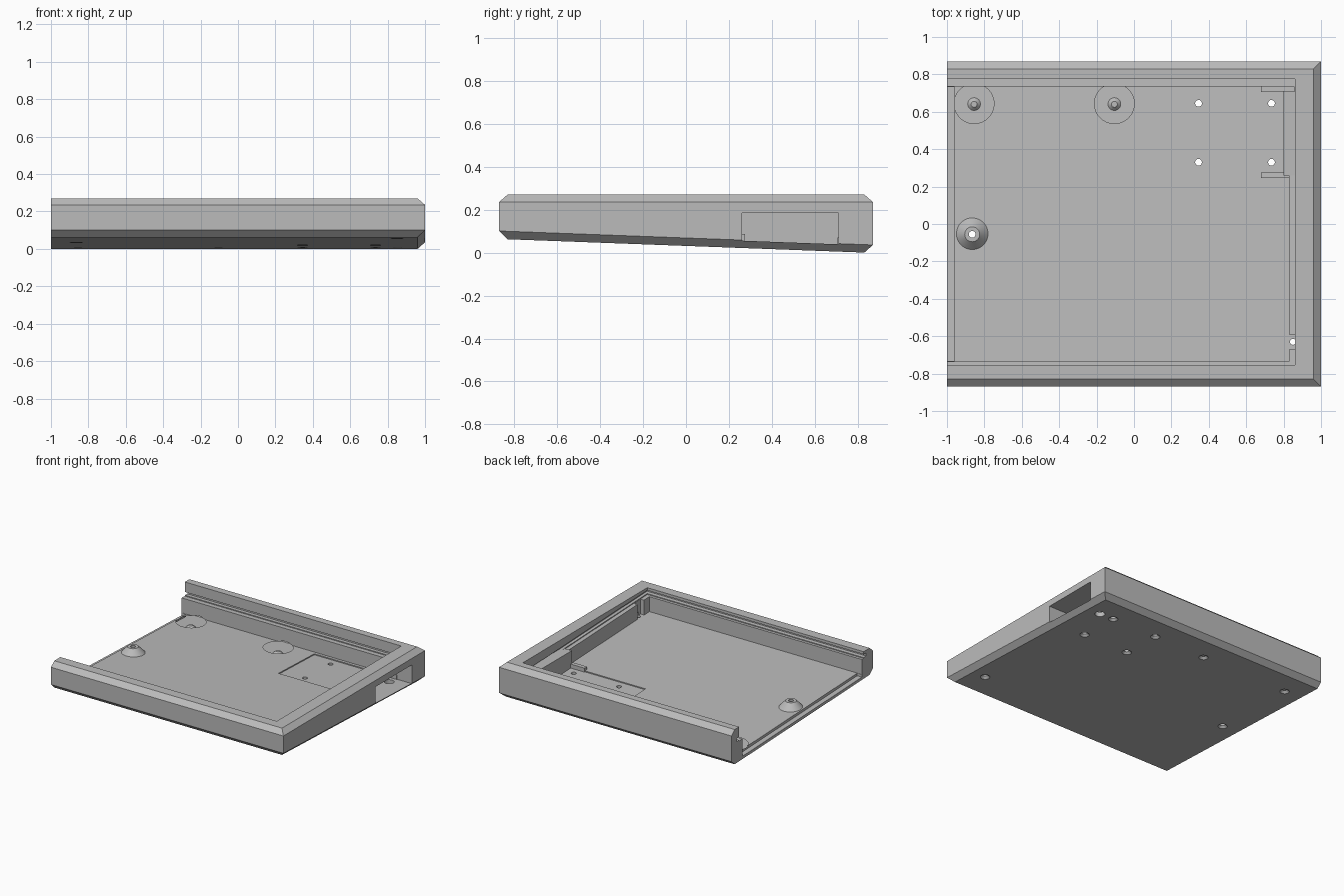
import bpy, bmesh
from mathutils import Matrix

if "Cube" in bpy.data.objects:
    bpy.data.objects.remove(bpy.data.objects["Cube"])

SLOPE = 0.0373          # underside rises towards the front


def base(y):
    return 0.031 - SLOPE * y


grey = bpy.data.materials.new("plain grey")
grey.use_nodes = True
grey.diffuse_color = (0.5, 0.5, 0.5, 1)
grey.node_tree.nodes["Principled BSDF"].inputs["Base Color"].default_value = (0.5, 0.5, 0.5, 1)


def make(name, bm):
    bmesh.ops.recalc_face_normals(bm, faces=bm.faces)
    mesh = bpy.data.meshes.new(name)
    bm.to_mesh(mesh)
    bm.free()
    mesh.materials.append(grey)
    ob = bpy.data.objects.new(name, mesh)
    bpy.context.collection.objects.link(ob)
    return ob


def hull(name, points):
    bm = bmesh.new()
    for p in points:
        bm.verts.new(p)
    bmesh.ops.convex_hull(bm, input=bm.verts[:])
    bmesh.ops.dissolve_limit(bm, angle_limit=0.005, verts=bm.verts[:], edges=bm.edges[:])
    return make(name, bm)


def slab(name, x, y, low, high, flat_top=False):
    """Box whose heights follow the sloping underside."""
    pts = []
    for a in x:
        for b in y:
            pts.append((a, b, base(b) + low))
            pts.append((a, b, high if flat_top else base(b) + high))
    return hull(name, pts)


def cone(name, x, y, z0, z1, r0, r1):
    bm = bmesh.new()
    bmesh.ops.create_cone(bm, cap_ends=True, segments=40, radius1=r0, radius2=r1, depth=z1 - z0,
                          matrix=Matrix.Translation((x, y, (z0 + z1) / 2)))
    return make(name, bm)


def combine(target, other, operation="DIFFERENCE"):
    bpy.context.view_layer.objects.active = target
    mod = target.modifiers.new("cut", "BOOLEAN")
    mod.solver = "EXACT"
    mod.operation = operation
    mod.object = other
    bpy.ops.object.modifier_apply(modifier=mod.name)
    bpy.data.objects.remove(other)


# Chamfered outer shell, open end at -x
points = []
for y, inner in ((-0.87, -0.83), (0.87, 0.83)):
    for x_side, x_flat in ((-1, -1), (1, 0.96)):
        points += [(x_side, y, base(y) + 0.037), (x_side, y, 0.235),
                   (x_flat, inner, base(inner)), (x_flat, inner, 0.27)]
case = hull("case_shell", points)

# Cavity, panel opening, panel groove, end lap, relief beside the window, corner notch
for x, y, low, high in (
        ((-1.1, 0.83), (-0.735, 0.735), 0.042, 0.4),
        ((-1.1, 0.862), (-0.755, 0.775), 0.158, 0.4),
        ((-1.1, 0.885), (-0.785, 0.805), 0.165, 0.19),
        ((-1.1, -0.96), (-0.733, 0.733), 0.022, 0.1),
        ((0.8, 0.857), (0.275, 0.733), 0.042, 0.2),
        ((0.8, 0.86), (-0.67, -0.59), 0.042, 0.2),
        ((0.16, 0.84), (0.27, 0.71), 0.034, 0.1)):
    combine(case, slab("cutter", x, y, low, high))

# Side window
combine(case, slab("cutter", (0.8, 1.1), (0.26, 0.71), 0.034, 0.185, True))

# Mounting posts
posts = ((-0.855, 0.64, 0.112), (-0.105, 0.64, 0.112), (-0.865, -0.055, 0.09))
for x, y, r in posts:
    combine(case, cone("post", x, y, base(y) + 0.036, 0.122, r, 0.04), "UNION")

# Screw holes with countersinks underneath
holes = [(x, y, 0.018) for x, y, r in posts]
holes += [(x, y, 0.018) for x in (0.345, 0.735) for y in (0.33, 0.645)]
holes += [(0.853, 0.64, 0.036), (0.85, -0.63, 0.016)]
for x, y, r in holes:
    top = 0.3 if x < 0 else base(y) + 0.07
    combine(case, cone("cutter", x, y, -0.1, top, r, r))
    combine(case, cone("cutter", x, y, base(y) - 0.004, base(y) + 0.018, 0.038, 0.016))

bpy.ops.object.select_all(action="DESELECT")
case.select_set(True)
bpy.context.view_layer.objects.active = case
bpy.ops.object.shade_smooth_by_angle(angle=0.4)

# Low guide rails either side of the window
for name, y in (("front_guide_rail", (0.245, 0.275)), ("back_guide_rail", (0.705, 0.74))):
    slab(name, (0.68, 0.87), y, 0.03, 0.065)
